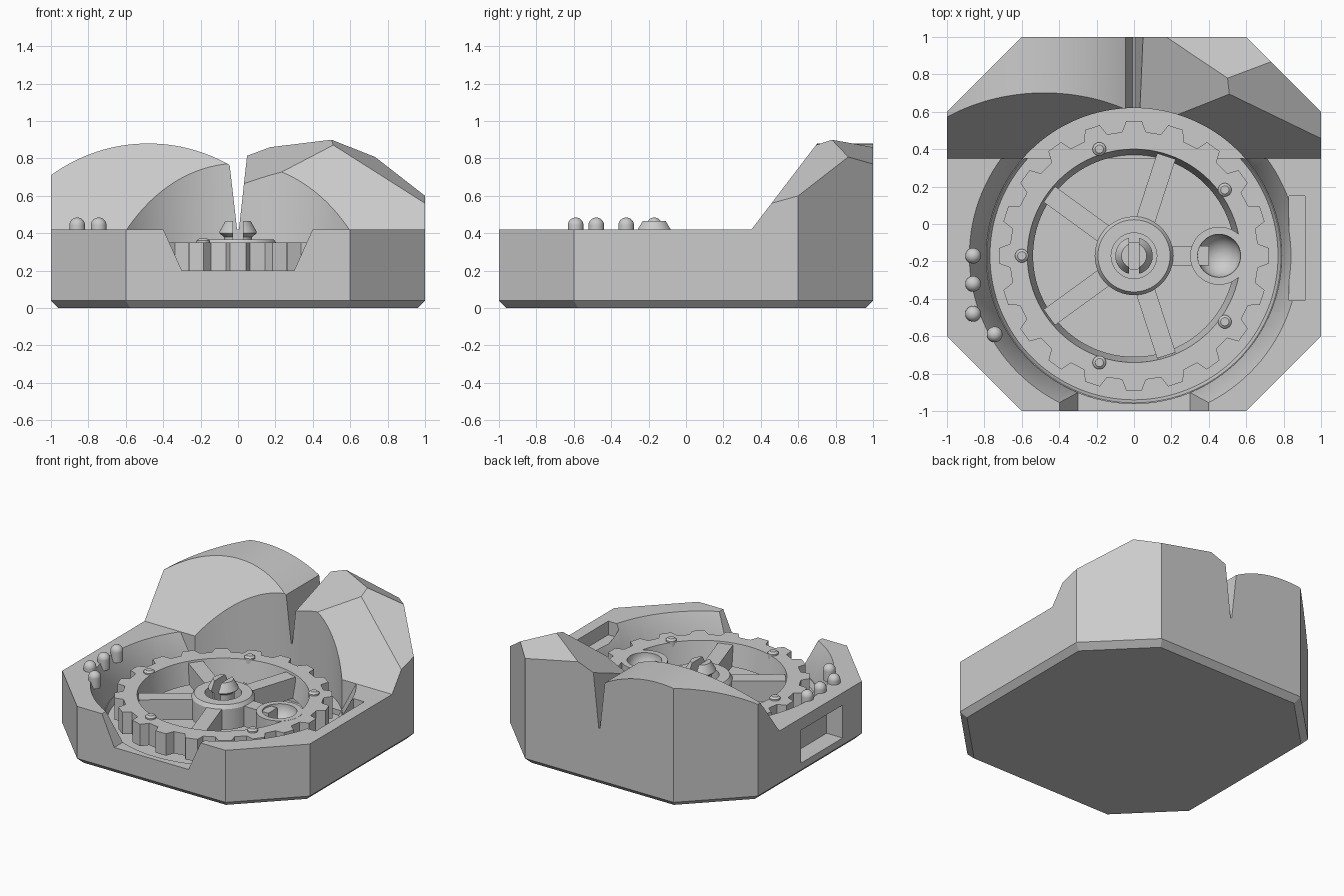
import bpy, bmesh
from math import sin, cos, pi, radians
from mathutils import Vector, Matrix

if "Cube" in bpy.data.objects:
    bpy.data.objects.remove(bpy.data.objects["Cube"], do_unlink=True)

grey = bpy.data.materials.new("plain grey")
grey.use_nodes = True
grey.diffuse_color = (0.6, 0.6, 0.6, 1)
grey.node_tree.nodes["Principled BSDF"].inputs["Base Color"].default_value = (0.6, 0.6, 0.6, 1)

WHEEL = Vector((0, -0.17, 0))     # axis of dish and gear
TOP, FLOOR, GEAR = 0.42, 0.19, 0.35


def finish(name, bm):
    bmesh.ops.recalc_face_normals(bm, faces=bm.faces)
    mesh = bpy.data.meshes.new(name)
    bm.to_mesh(mesh)
    bm.free()
    obj = bpy.data.objects.new(name, mesh)
    bpy.context.collection.objects.link(obj)
    mesh.materials.append(grey)
    return obj


def stack(name, layers, planes=()):
    """Closed solid from rings of points, optionally trimmed by planes."""
    bm = bmesh.new()
    rings = [[bm.verts.new(p) for p in layer] for layer in layers]
    n = len(rings[0])
    for low, high in zip(rings, rings[1:]):
        for i in range(n):
            j = (i + 1) % n
            bm.faces.new((low[i], low[j], high[j], high[i]))
    bm.faces.new(rings[0])
    bm.faces.new(rings[-1])
    for point, normal in planes:
        bmesh.ops.bisect_plane(bm, geom=bm.verts[:] + bm.edges[:] + bm.faces[:], dist=1e-6,
                               plane_co=point, plane_no=normal, clear_outer=True)
        bmesh.ops.holes_fill(bm, edges=[e for e in bm.edges if e.is_boundary], sides=0)
    return finish(name, bm)


def octagon(z, scale=1):
    corners = [(0.6, -1), (1, -0.6), (1, 0.6), (0.6, 1), (-0.6, 1), (-1, 0.6), (-1, -0.6), (-0.6, -1)]
    return [(x * scale, y * scale, z) for x, y in corners]


def circle(r, z, centre=WHEEL, n=128):
    return [(centre.x + r * cos(2 * pi * i / n), centre.y + r * sin(2 * pi * i / n), z) for i in range(n)]


def turned(name, profile, centre=WHEEL, n=64, planes=()):
    return stack(name, [circle(r, z, centre, n) for r, z in profile], planes)


def box(name, low, high, turn=0, centre=Vector()):
    bm = bmesh.new()
    bmesh.ops.create_cube(bm, size=1)
    low, high = Vector(low), Vector(high)
    for v in bm.verts:
        v.co = (low + high) / 2 + v.co * (high - low)
    bmesh.ops.transform(bm, matrix=Matrix.Translation(centre) @ Matrix.Rotation(turn, 4, 'Z'), verts=bm.verts)
    return finish(name, bm)


def boolean(obj, cutter, operation='DIFFERENCE', keep=False):
    mod = obj.modifiers.new("cut", 'BOOLEAN')
    mod.object, mod.operation, mod.solver = cutter, operation, 'EXACT'
    bpy.context.view_layer.objects.active = obj
    bpy.ops.object.modifier_apply(modifier=mod.name)
    if not keep:
        bpy.data.objects.remove(cutter, do_unlink=True)


def polar(r, degrees, centre=WHEEL):
    return centre + Vector((r * cos(radians(degrees)), r * sin(radians(degrees)), 0))


def below(point, dx, dy):
    """Trim plane keeping what lies under a sloped roof."""
    return point, (-dx, -dy, 1)


# Octagonal base with dish, front notch, top pocket and side window
base = stack("base", [octagon(0, 0.96), octagon(0.04), octagon(TOP)])
dish = turned("dish_cutter", [(0.79, FLOOR), (0.79, 1.3)], n=128)
dish.hide_render = True
funnel = turned("funnel_cutter", [(0.77, 0.151), (0.913, 0.5)], n=128,
                planes=[((0, 0.35, 0), (0, 1, 0))])
boolean(base, dish, keep=True)
boolean(base, funnel)
notch = stack("notch_cutter", [[(-x, y, z), (x, y, z), (x * 1.6, y, 0.6), (-x * 1.6, y, 0.6)]
                               for x, y, z in ((0.3, -1.1, 0.2), (0.3, -0.6, 0.2))])
boolean(base, notch)
boolean(base, box("pocket_cutter", (0.83, -0.41, 0.32), (0.915, 0.15, 0.5)))
boolean(base, box("window_cutter", (-1.1, -0.38, 0.09), (-0.87, 0.1, 0.33)))

# Rear masses: a rounded hill and a faceted rock, parted by a V cleft
slope = below((0, 0.35, TOP), 0, 1.31)
block = [octagon(TOP), octagon(1.2)]
hill = stack("rounded_hill", block, [slope, ((-0.005, 0, TOP), (1, 0, 0.115))])
barrel = stack("barrel_cutter", [[(-0.48 + 0.88 * sin(2 * pi * i / 160), y, 0.88 * cos(2 * pi * i / 160))
                                  for i in range(160)] for y in (0, 1.2)])
boolean(hill, barrel, 'INTERSECT')
peak = (0.5, 0.78, 0.9)
rock = stack("faceted_rock", block, [slope, ((0.005, 0, TOP), (-1, 0, 0.11)),
                                     below(peak, 0.373, 0.375), below(peak, -0.21, -0.494),
                                     below(peak, -0.5, 0.278)])
boolean(hill, dish, keep=True)
boolean(rock, dish)

# Toothed gear ring with a tapered bore
teeth = [polar(r, 18 * t + a) for t in range(20)
         for a, r in ((-5.5, 0.665), (-3.3, 0.722), (3.3, 0.722), (5.5, 0.665))]
gear = stack("gear_ring", [[(p.x, p.y, z) for p in teeth] for z in (FLOOR, GEAR)])
boolean(gear, turned("bore_cutter", [(0.532, 0.15), (0.58, 0.4)], n=96))

# Spokes and locating pins
for k in range(5):
    box(f"spoke_{k + 1}", (0.17, -0.052, FLOOR), (0.4 if k == 0 else 0.56, 0.052, GEAR - 0.01),
        radians(72 * k), WHEEL)
    turned(f"gear_pin_{k + 1}", [(0.036, GEAR - 0.05), (0.036, 0.36), (0.022, 0.372)],
           polar(0.6, 36 + 72 * k), 24)

# Finger boss with a round dimple
boss_at = polar(0.455, 0)
boss = turned("finger_boss", [(0.155, FLOOR), (0.155, GEAR + 0.001)], boss_at)
ball = turned("dimple_cutter", [(0.115 * sin(pi * i / 32), GEAR - 0.115 * cos(pi * i / 32))
                                for i in range(1, 32)], boss_at)
boolean(gear, ball, keep=True)
boolean(boss, ball)

# Hub and split snap post
hub = turned("hub", [(0.21, FLOOR), (0.21, 0.34), (0.193, 0.366)])
boolean(hub, turned("hub_cutter", [(0.122, FLOOR - 0.1), (0.122, 0.5)]))
post = turned("snap_post", [(0.075, FLOOR), (0.075, 0.38), (0.1, 0.4), (0.1, 0.408), (0.067, 0.466)])
boolean(post, box("slit_cutter", (-0.028, -0.5, 0.27), (0.028, 0.2, 0.6)))

# Round-headed studs along the right rim
for k, (x, y) in enumerate([(-0.86, -0.17), (-0.86, -0.32), (-0.86, -0.48), (-0.745, -0.59)]):
    dome = [(0.042 * cos(pi * i / 24), 0.442 + 0.042 * sin(pi * i / 24)) for i in range(12)]
    turned(f"stud_{k + 1}", [(0.042, 0.37)] + dome + [(0.001, 0.484)], Vector((x, y, 0)), 32)

# Smooth round walls, keep crisp edges
parts = [o for o in bpy.context.scene.objects if o.type == 'MESH']
for o in bpy.context.scene.objects:
    o.select_set(o in parts)
bpy.context.view_layer.objects.active = base
bpy.ops.object.shade_smooth_by_angle(angle=radians(25))
